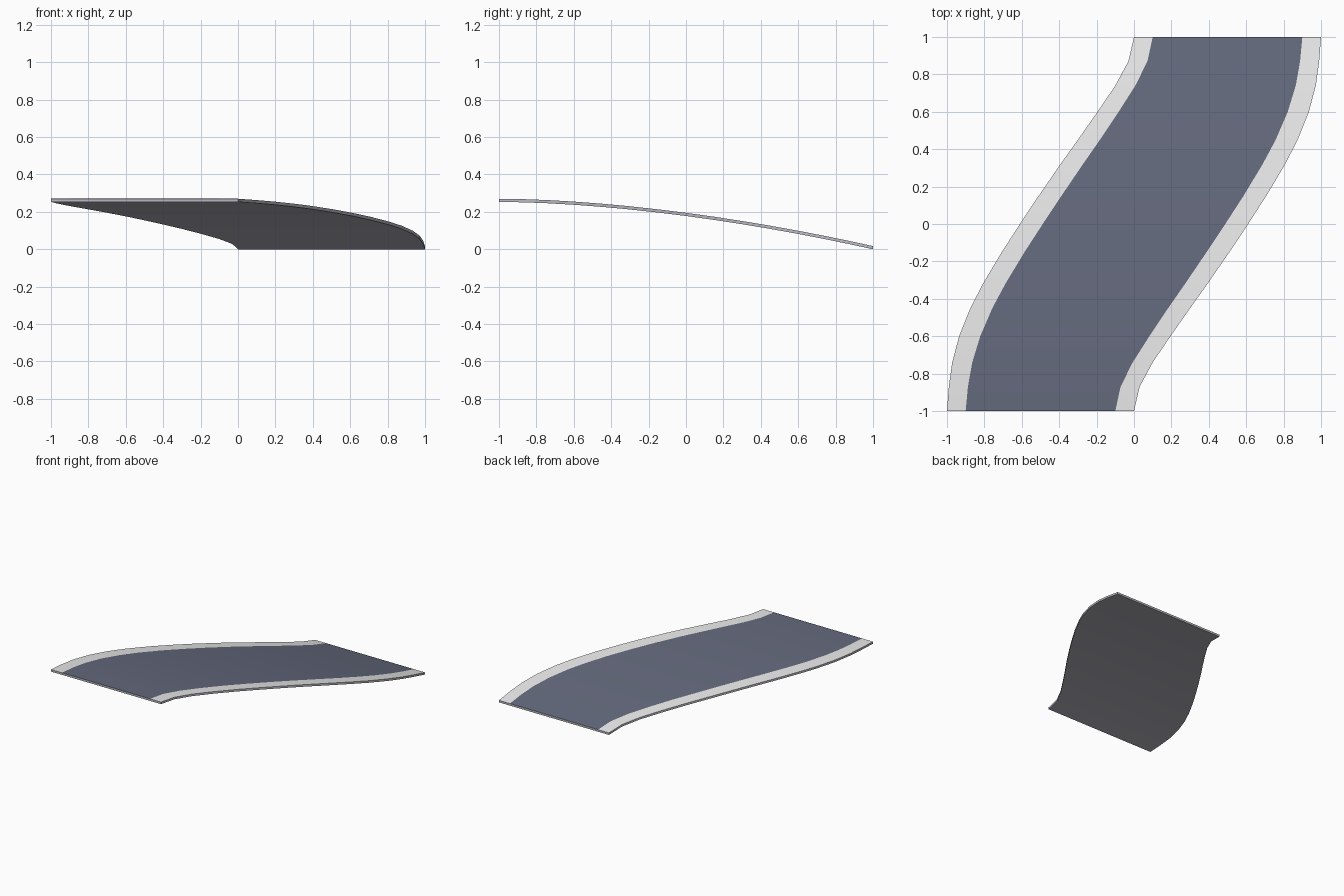
import bpy, bmesh

if "Cube" in bpy.data.objects:
    bpy.data.objects.remove(bpy.data.objects["Cube"])

def material(name, col):
    m = bpy.data.materials.new(name)
    m.diffuse_color = (*col, 1)
    m.use_nodes = True
    m.node_tree.nodes["Principled BSDF"].inputs["Base Color"].default_value = m.diffuse_color
    return m

mats = [material("road grey blue", (0.125, 0.14, 0.20)),
        material("kerb light grey", (0.80, 0.80, 0.80)),
        material("underside pale grey", (0.49, 0.49, 0.55))]

# Left edge of the S bend, (y, x); the right edge is its point reflection
edge = [(-1, -1), (-.87, -.99), (-.74, -.972), (-.6, -.935), (-.45, -.875),
        (-.32, -.808), (-.15, -.707), (0, -.61), (.15, -.51), (.32, -.393),
        (.45, -.3), (.6, -.195), (.74, -.1), (.87, -.03), (1, 0)]
THICK = 0.017

def height(y):
    return 0.253 * (1 - ((y + 1) / 2) ** 1.75)

# Curved sloping deck: each row has four top and four bottom points
bm = bmesh.new()
rows = []
for i, (y, left) in enumerate(edge):
    right = -edge[-1 - i][1]
    z = height(y)
    xs = [left + (right - left) * t for t in (0, 0.1, 0.9, 1)]
    rows.append([bm.verts.new((x, y, z + THICK)) for x in xs] +
                [bm.verts.new((x, y, z)) for x in reversed(xs)])

# Strips around the section: kerb, road, kerb, side, underside x3, side
strip_mats = [1, 0, 1, 2, 2, 2, 2, 2]
for a, b in zip(rows, rows[1:]):
    for k, mi in enumerate(strip_mats):
        n = (k + 1) % 8
        f = bm.faces.new((a[k], a[n], b[n], b[k]))
        f.material_index = mi
        f.smooth = True

# End caps
for r in (rows[0], rows[-1]):
    bm.faces.new(r).material_index = 2
bmesh.ops.recalc_face_normals(bm, faces=bm.faces)

me = bpy.data.meshes.new("curved_road_ramp")
bm.to_mesh(me)
bm.free()
for m in mats:
    me.materials.append(m)
ob = bpy.data.objects.new("curved_road_ramp", me)
bpy.context.collection.objects.link(ob)
bpy.context.view_layer.objects.active = ob
ob.select_set(True)
bpy.ops.object.shade_smooth_by_angle(angle=0.6)
